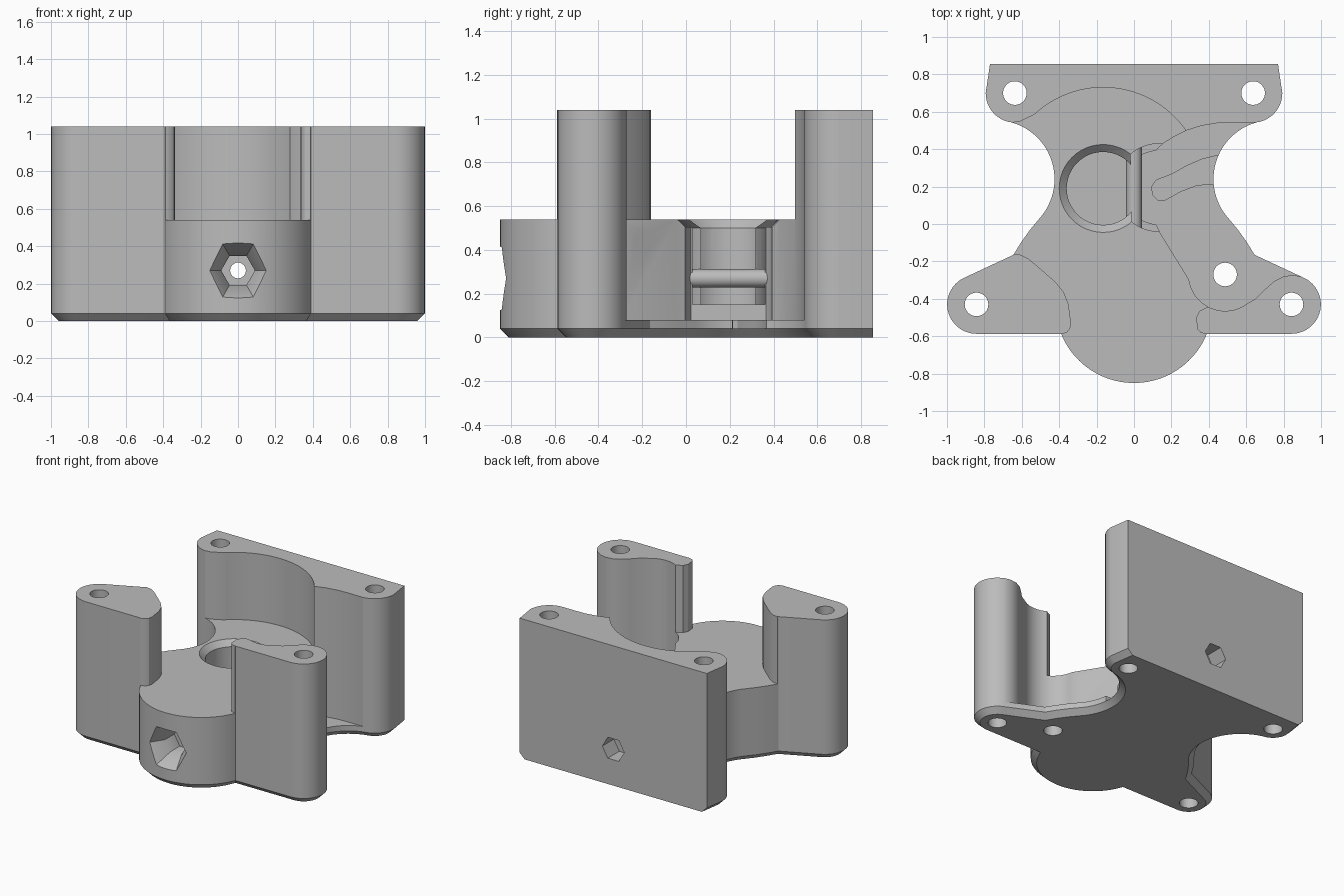
import bpy, bmesh
from math import sin, cos, radians, pi
from mathutils import Vector, Matrix

cube = bpy.data.objects.get("Cube")
if cube:
    bpy.data.objects.remove(cube, do_unlink=True)

grey = bpy.data.materials.new("plain grey")
grey.use_nodes = True
colour = (0.5, 0.5, 0.5, 1)
grey.diffuse_color = colour
grey.node_tree.nodes["Principled BSDF"].inputs["Base Color"].default_value = colour

PLATE, DECK, TOP, BACK = 0.08, 0.54, 1.04, 0.855
BORE = (-0.165, 0.19)
IDLER = (0.135, 0.195)
PIVOT = (0.487, -0.27)


def arc(centre, r, start, end, n=16):
    angles = [radians(start + (end - start) * i / n) for i in range(n + 1)]
    return [(centre[0] + r * cos(a), centre[1] + r * sin(a)) for a in angles]


def make(name, bm):
    bmesh.ops.recalc_face_normals(bm, faces=bm.faces)
    mesh = bpy.data.meshes.new(name)
    bm.to_mesh(mesh)
    bm.free()
    mesh.materials.append(grey)
    ob = bpy.data.objects.new(name, mesh)
    bpy.context.collection.objects.link(ob)
    return ob


def loft(name, rings):
    """Solid from matching (points, z) outlines stacked in height."""
    bm = bmesh.new()
    loops = [[bm.verts.new((x, y, z)) for x, y in pts] for pts, z in rings]
    bm.faces.new(loops[0])
    bm.faces.new(loops[-1])
    for low, high in zip(loops, loops[1:]):
        for i in range(len(low)):
            bm.faces.new((low[i - 1], low[i], high[i], high[i - 1]))
    return make(name, bm)


def prism(name, pts, z0, z1):
    return loft(name, [(pts, z0), (pts, z1)])


def bar(name, r1, r2, start, end, sides=32):
    """Round or hexagonal tapered bar between two points."""
    a, b = Vector(start), Vector(end)
    bm = bmesh.new()
    bmesh.ops.create_cone(bm, cap_ends=True, segments=sides, radius1=r1,
                          radius2=r2, depth=(b - a).length)
    turn = (b - a).to_track_quat('Z', 'Y').to_matrix().to_4x4()
    bm.transform(Matrix.Translation((a + b) / 2) @ turn)
    return make(name, bm)


def hexagon(name, r1, r2, y1, y2):
    """Hexagonal taper along y with corners pointing sideways."""
    ob = loft(name, [(arc((0, 0), r, 0, 300, 5), y) for r, y in ((r1, y1), (r2, y2))])
    ob.data.transform(Matrix.Translation((0, 0, 0.27)) @ Matrix.Rotation(-pi / 2, 4, 'X'))
    return ob


def inset(pts, d):
    """Clockwise outline moved inwards, keeping the flat back in place."""
    out = []
    for i, p in enumerate(pts):
        p, a, b = Vector(p), Vector(pts[i - 1]), Vector(pts[(i + 1) % len(pts)])
        e1, e2 = (p - a).normalized(), (b - p).normalized()
        n1, n2 = Vector((e1.y, -e1.x)), Vector((e2.y, -e2.x))
        o1 = 0 if min(p.y, a.y) > BACK - 0.001 else d
        o2 = 0 if min(p.y, b.y) > BACK - 0.001 else d
        det = n1.x * n2.y - n1.y * n2.x
        if abs(det) < 0.3:
            move = (n1 + n2) * d / (1 + n1.dot(n2))
        else:
            move = Vector((o1 * n2.y - o2 * n1.y, o2 * n1.x - o1 * n2.x)) / det
        out.append(tuple(p + move))
    return out


# Full-height block with chamfered foot
half = ([(0.77, BACK)] + arc((0.635, 0.70), 0.158, 0, -83, 12)
        + arc((0.74, 0.24), 0.315, 106, 218, 24)
        + [(0.555, -0.03), (0.605, -0.1), (0.645, -0.165)]
        + arc((0.842, -0.43), 0.157, 67, -90, 20)
        + arc((0, -0.43), 0.42, -22, -90, 20))
outline = half + [(-x, y) for x, y in reversed(half[:-1])]
body = loft("extruder_body", [(inset(outline, 0.04), 0), (outline, 0.04), (outline, TOP)])

# Space above the deck, between the three towers
tower_edge = [(-0.645, -0.16), (-0.605, -0.165), (-0.565, -0.185), (-0.5, -0.24),
              (-0.42, -0.31), (-0.375, -0.365), (-0.35, -0.43), (-0.337, -0.53),
              (-0.342, -0.56), (-0.36, -0.58), (-0.387, -0.589)]
deck_space = (tower_edge + [(-0.5, -0.62), (-0.5, -1), (0.5, -1), (0.5, -0.62),
              (0.387, -0.589), (0.355, -0.58), (0.338, -0.56), (0.333, -0.5),
              (0.35, -0.465), (0.4, -0.44), (0.45, -0.3), (0.36, 0.3)]
              + arc(BORE, 0.54, 33, 133, 36)
              + [(-0.575, 0.565), (-0.61, 0.548), (-0.65, 0.5425), (-0.9, 0.45), (-0.9, 0)])

# Lever pocket down to the base plate
pocket = ([(0.65, 0.5425), (0.9, 0.45), (1.1, 0.2), (1.1, -0.2), (0.905, -0.283),
           (0.85, -0.273), (0.8, -0.28), (0.75, -0.305), (0.7, -0.35), (0.65, -0.4)]
          + arc(PIVOT, 0.195, -53, -172, 16)
          + [(0.135, -0.04)] + arc(IDLER, 0.2, -95, -121, 5) + arc(IDLER, 0.2, 121, 95, 5)
          + [(0.14, 0.42), (0.21, 0.465), (0.28, 0.5), (0.36, 0.525), (0.45, 0.54), (0.53, 0.5425)])

# Shallow curved slot in the plate
slot = [(0.6, 0.39), (0.44, 0.365), (0.36, 0.345), (0.28, 0.31), (0.2, 0.265), (0.12, 0.235),
        (0.095, 0.2), (0.1, 0.155), (0.13, 0.125), (0.17, 0.13), (0.25, 0.175),
        (0.33, 0.205), (0.4, 0.215), (0.6, 0.2)]

cutters = [prism("deck_cut", deck_space, DECK, 1.2), prism("pocket_cut", pocket, PLATE, 1.3),
           prism("slot_cut", slot, 0.04, 0.2)]


def drill(centre, r1, r2, z0, z1):
    cutters.append(bar("drill", r1, r2, (*centre, z0), (*centre, z1), 48))


# Gear bore, bearing recess and their chamfered rims
drill(BORE, 0.1, 0.1, -0.1, 0.3)
drill(BORE, 0.155, 0.155, 0.1, 0.3)
for centre in (BORE, IDLER):
    drill(centre, 0.195, 0.195, 0.15, 0.6)
    drill(centre, 0.19, 0.24, 0.495, 0.545)

# Mounting and pivot holes
for spot in ((-0.637, 0.7), (0.637, 0.7), (-0.842, -0.43), (0.842, -0.43), PIVOT):
    drill(spot, 0.063, 0.063, -0.1, 1.2)

# Round recess underneath
drill((0, -0.43), 0.335, 0.31, -0.005, 0.025)
drill((0, -0.43), 0.31, 0.31, 0.01, 0.045)

# Feed path with hexagonal sockets, and spring hole
cutters.append(bar("feed_cut", 0.042, 0.042, (0, -1, 0.27), (0, 1, 0.27)))
cutters.append(hexagon("front_funnel", 0.182, 0.09, -0.87, -0.73))
cutters.append(hexagon("front_socket", 0.09, 0.09, -0.75, -0.62))
cutters.append(hexagon("back_socket", 0.09, 0.09, 0.72, 0.95))
cutters.append(bar("spring_cut", 0.052, 0.052, (0.4, -0.055, 0.44), (0.05, -0.33, 0.44)))

bpy.context.view_layer.objects.active = body
for cutter in cutters:
    cutter.hide_render = True
    mod = body.modifiers.new("cut", 'BOOLEAN')
    mod.operation, mod.solver, mod.object = 'DIFFERENCE', 'EXACT', cutter
    bpy.ops.object.modifier_apply(modifier=mod.name)
    bpy.data.objects.remove(cutter, do_unlink=True)

# Two ribs across the recess
for side, name in ((1, "left_rib"), (-1, "right_rib")):
    prism(name, [(side * x, y) for x, y in
                 ((0.02, -0.13), (0.06, -0.13), (0.225, -0.64), (0.185, -0.67))], 0, 0.06)

bpy.ops.object.select_all(action='DESELECT')
body.select_set(True)
bpy.ops.object.shade_smooth_by_angle(angle=radians(30))
